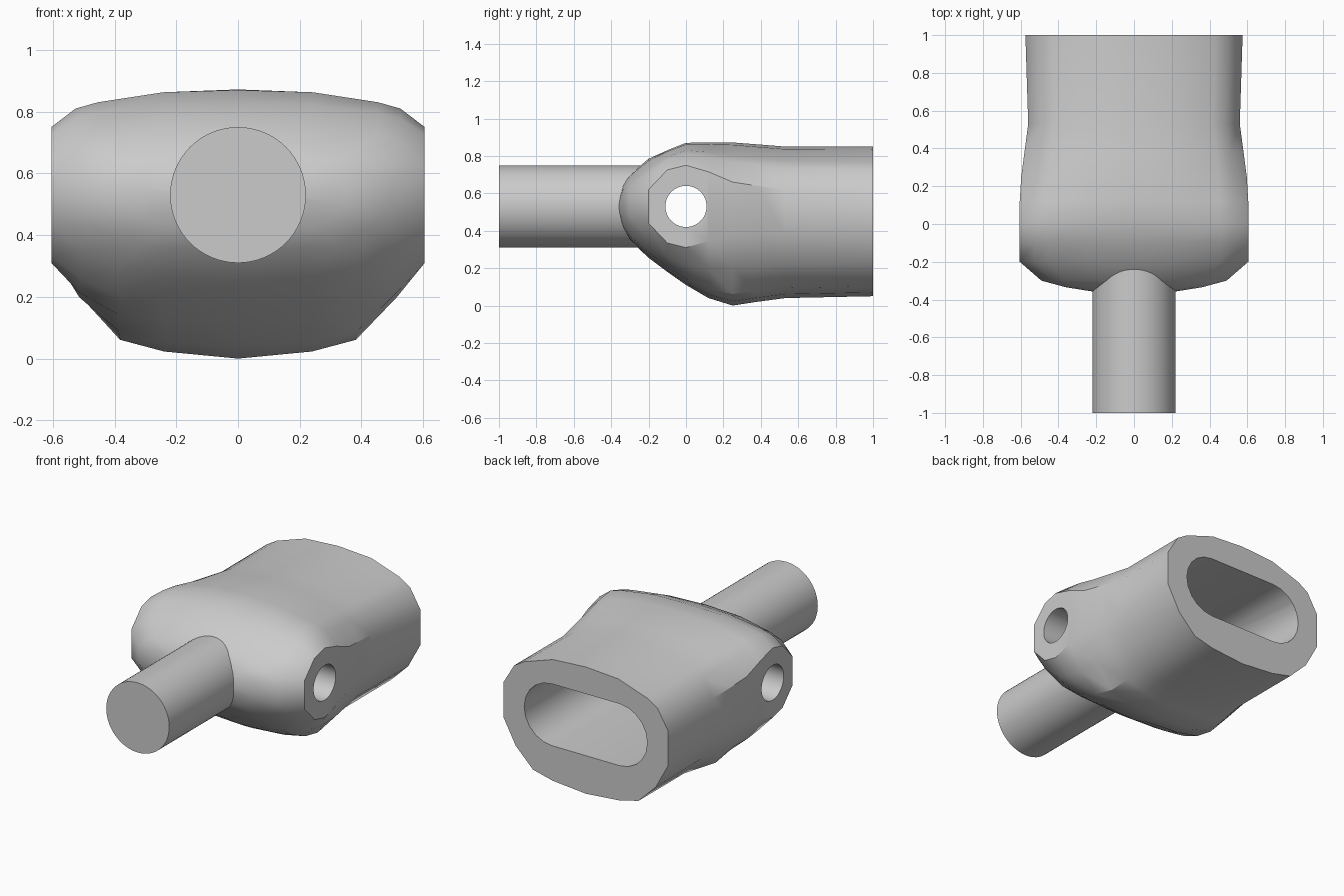
import bpy, bmesh, math
from mathutils import Matrix

if "Cube" in bpy.data.objects:
    bpy.data.objects.remove(bpy.data.objects["Cube"], do_unlink=True)

AXIS_Z = 0.53

grey = bpy.data.materials.new("plain grey")
grey.use_nodes = True
grey.diffuse_color = (0.6, 0.6, 0.6, 1)
grey.node_tree.nodes["Principled BSDF"].inputs["Base Color"].default_value = grey.diffuse_color


def make_object(name, bm):
    bmesh.ops.recalc_face_normals(bm, faces=bm.faces)
    mesh = bpy.data.meshes.new(name)
    bm.to_mesh(mesh)
    bm.free()
    mesh.materials.append(grey)
    obj = bpy.data.objects.new(name, mesh)
    bpy.context.collection.objects.link(obj)
    return obj


def loft(name, rings):
    """Skin closed rings of equal length and cap both ends."""
    bm = bmesh.new()
    loops = [[bm.verts.new(p) for p in ring] for ring in rings]
    for a, b in zip(loops, loops[1:]):
        for i in range(len(a)):
            j = (i + 1) % len(a)
            bm.faces.new((a[i], a[j], b[j], b[i]))
    bm.faces.new(loops[0])
    bm.faces.new(loops[-1])
    return make_object(name, bm)


def cylinder(name, radius, length, matrix):
    bm = bmesh.new()
    bmesh.ops.create_cone(bm, cap_ends=True, segments=64, radius1=radius,
                          radius2=radius, depth=length, matrix=matrix)
    return make_object(name, bm)


def smooth(obj, angle):
    bpy.ops.object.select_all(action='DESELECT')
    obj.select_set(True)
    bpy.context.view_layer.objects.active = obj
    bpy.ops.object.shade_smooth_by_angle(angle=math.radians(angle))


# Section outline: shoulder above the side wall, belly below it
SHOULDER = [(0, 1), (0.4, 0.94), (0.75, 0.67), (0.87, 0.5), (1, 0)]
BELLY = [(1, 1), (0.85, 0.52), (0.64, 0.16), (0.4, 0.06), (0, 0)]


def section(y, top, bottom, width, wall_top, wall_bottom):
    half = [(width * u, wall_top + (top - wall_top) * v) for u, v in SHOULDER]
    half += [(width * u, bottom + (wall_bottom - bottom) * v) for u, v in BELLY]
    outline = half + [(-x, z) for x, z in reversed(half[1:-1])]
    return [(x, y, z) for x, z in outline]


# Housing: y, top, bottom, half width, top and bottom of the flat side
SECTIONS = [
    (-0.37, 0.55, 0.51, 0.14, 0.54, 0.52),
    (-0.335, 0.655, 0.41, 0.36, 0.56, 0.50),
    (-0.30, 0.70, 0.35, 0.49, 0.58, 0.48),
    (-0.20, 0.785, 0.255, 0.605, 0.62, 0.44),
    (-0.10, 0.83, 0.18, 0.605, 0.725, 0.335),
    (0.0, 0.87, 0.11, 0.605, 0.75, 0.31),
    (0.12, 0.872, 0.04, 0.605, 0.715, 0.345),
    (0.25, 0.872, 0.0, 0.597, 0.66, 0.38),
    (0.38, 0.862, 0.02, 0.58, 0.64, 0.38),
    (0.53, 0.85, 0.04, 0.56, 0.62, 0.38),
    (1.0, 0.85, 0.05, 0.575, 0.60, 0.38),
]
housing = loft("housing", [section(*s) for s in SECTIONS])


# Socket cutter: a slot with round ends, open at the back
def slot(y, half_width=0.43, radius=0.195, z=0.485, steps=10):
    ring = []
    for side in (1, -1):
        for i in range(steps + 1):
            a = math.pi * (i / steps - 0.5)
            ring.append((side * (half_width - radius + radius * math.cos(a)), y,
                         z + side * radius * math.sin(a)))
    return ring


socket = loft("socket_cutter", [slot(0.28), slot(1.1)])

# Cross pin hole cutter
pin_hole = cylinder("pin_hole_cutter", 0.11, 2,
                    Matrix.Translation((0, 0, AXIS_Z)) @ Matrix.Rotation(math.pi / 2, 4, 'Y'))

# Cut the housing, then drop the cutters
for cutter in (socket, pin_hole):
    cutter.hide_render = True
    mod = housing.modifiers.new(cutter.name, 'BOOLEAN')
    mod.operation = 'DIFFERENCE'
    mod.solver = 'EXACT'
    mod.object = cutter
    bpy.context.view_layer.objects.active = housing
    bpy.ops.object.modifier_apply(modifier=mod.name)
for cutter in (socket, pin_hole):
    bpy.data.objects.remove(cutter, do_unlink=True)
smooth(housing, 32)

# Round shaft at the front, stopping short of the pin hole
shaft = cylinder("shaft", 0.22, 0.86,
                 Matrix.Translation((0, -0.57, AXIS_Z)) @ Matrix.Rotation(math.pi / 2, 4, 'X'))
smooth(shaft, 30)
